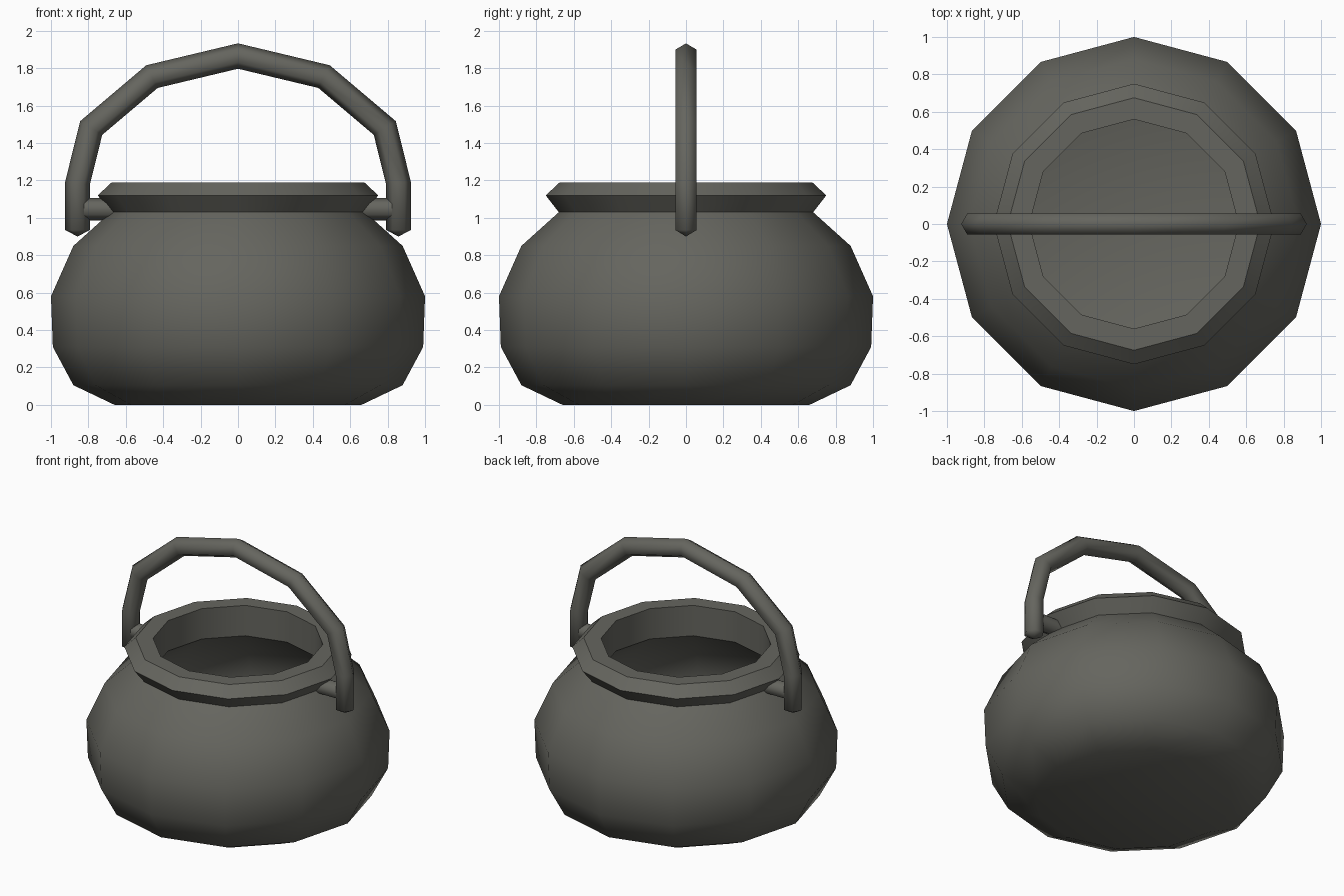
import bpy, math
from mathutils import Vector

if "Cube" in bpy.data.objects:
    bpy.data.objects.remove(bpy.data.objects["Cube"])

iron = bpy.data.materials.new("dark_iron")
iron.diffuse_color = (0.13, 0.13, 0.113, 1)
iron.use_nodes = True
iron.node_tree.nodes["Principled BSDF"].inputs["Base Color"].default_value = iron.diffuse_color


def make(name, verts, faces, angle):
    me = bpy.data.meshes.new(name)
    me.from_pydata([tuple(v) for v in verts], [], faces)
    me.materials.append(iron)
    ob = bpy.data.objects.new(name, me)
    bpy.context.collection.objects.link(ob)
    bpy.ops.object.select_all(action='DESELECT')
    ob.select_set(True)
    bpy.context.view_layer.objects.active = ob
    bpy.ops.object.mode_set(mode='EDIT')
    bpy.ops.mesh.select_all(action='SELECT')
    bpy.ops.mesh.normals_make_consistent(inside=False)
    bpy.ops.object.mode_set(mode='OBJECT')
    bpy.ops.object.shade_smooth_by_angle(angle=math.radians(angle))
    return ob


def skin(rings, start, end):
    """Join equal rings into a closed skin with a fan to a point at each end."""
    n = len(rings[0])
    verts = [v for r in rings for v in r] + [start, end]
    a, b, last = len(verts) - 2, len(verts) - 1, (len(rings) - 1) * n
    faces = []
    for i in range(n):
        j = (i + 1) % n
        for k in range(0, last, n):
            faces.append((k + i, k + j, k + n + j, k + n + i))
        faces.append((a, j, i))
        faces.append((b, last + i, last + j))
    return verts, faces


# Pot: outer wall, flared rim, neck and hollow inside as one lathe
profile = [(0.66, 0), (0.88, 0.105), (0.99, 0.31), (1.0, 0.58), (0.88, 0.85),
           (0.68, 1.03), (0.75, 1.12), (0.675, 1.19), (0.56, 1.19),
           (0.56, 0.97), (0.78, 0.785), (0.88, 0.56), (0.875, 0.34),
           (0.79, 0.19), (0.62, 0.12)]
N = 12
rings = [[Vector((r * math.cos(i * math.tau / N), r * math.sin(i * math.tau / N), z))
          for i in range(N)] for r, z in profile]
make("pot", *skin(rings, Vector((0, 0, 0)), Vector((0, 0, 0.12))), 42)

# Handle: six-sided tube along a mirrored arch, with mitred bends
half = [(-0.858, 0.935), (-0.858, 1.185), (-0.785, 1.48), (-0.46, 1.755)]
path = [Vector((x, 0, z)) for x, z in half + [(0, 1.865)] + [(-x, z) for x, z in half[::-1]]]
rings = []
for i, p in enumerate(path):
    d0 = (p - path[i - 1]).normalized() if i else (path[1] - p).normalized()
    d1 = (path[i + 1] - p).normalized() if i < len(path) - 1 else d0
    t = (d0 + d1).normalized()
    side = Vector((-t.z, 0, t.x)) / t.dot(d0)
    rings.append([p + 0.066 * (side * math.cos(k * math.pi / 3)
                               + Vector((0, math.sin(k * math.pi / 3), 0)))
                  for k in range(6)])
tip = Vector((0, 0, 0.035))
make("handle", *skin(rings, path[0] - tip, path[-1] - tip), 80)

# Pegs joining the handle to the neck
for s, name in ((-1, "left_peg"), (1, "right_peg")):
    rings = [[Vector((s * x, 0.062 * math.sin(k * math.pi / 3),
                      1.047 + 0.06 * math.cos(k * math.pi / 3))) for k in range(6)]
             for x in (0.63, 0.86)]
    make(name, *skin(rings, Vector((s * 0.63, 0, 1.047)), Vector((s * 0.86, 0, 1.047))), 65)
